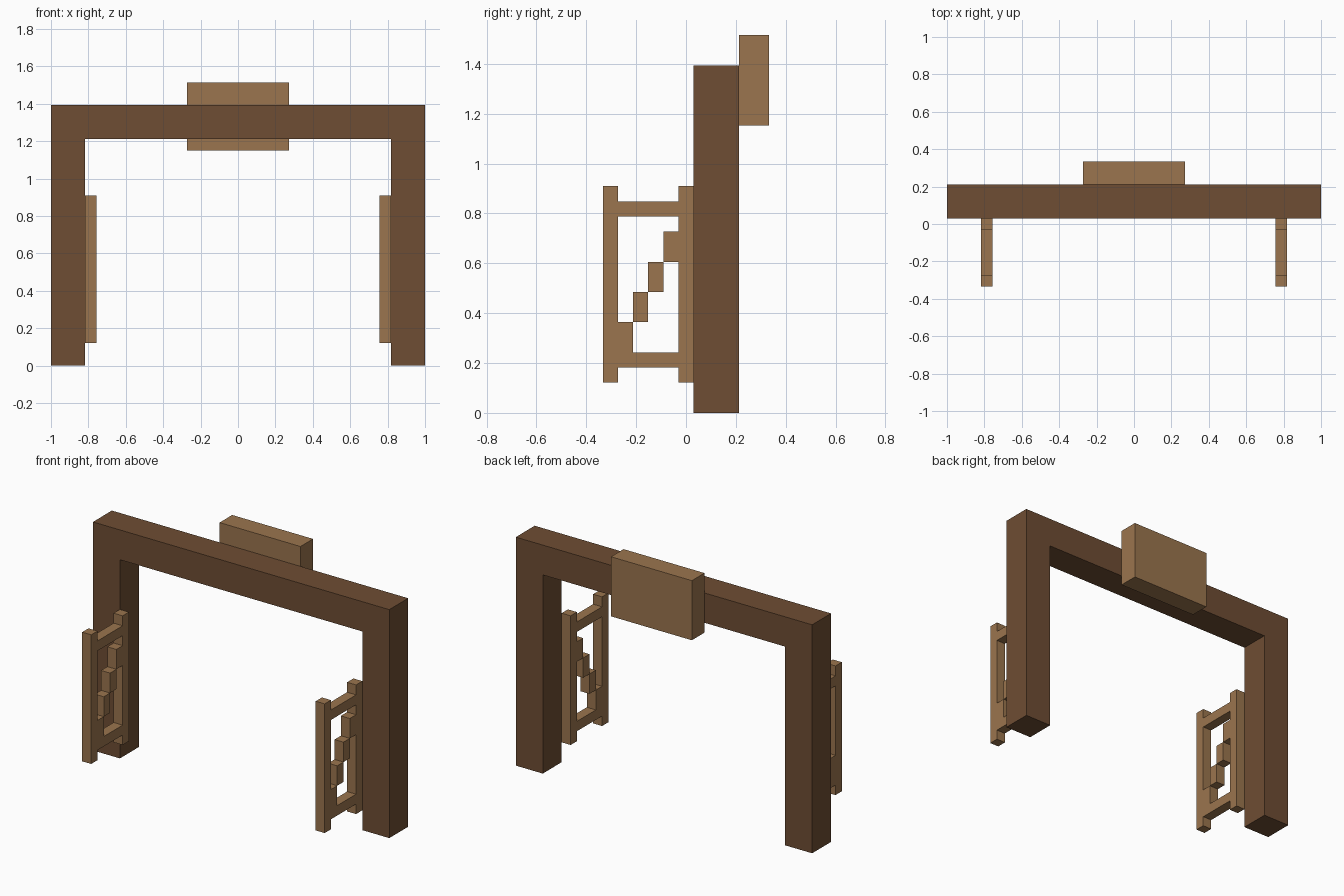
import bpy, bmesh

if "Cube" in bpy.data.objects:
    bpy.data.objects.remove(bpy.data.objects["Cube"], do_unlink=True)

U = 2 / 33          # module: the frame is 33 modules wide
Y0 = 0.5 * U        # front plane of the frame


def material(name, rgb):
    mat = bpy.data.materials.new(name)
    mat.use_nodes = True
    mat.diffuse_color = (*rgb, 1)
    mat.node_tree.nodes["Principled BSDF"].inputs["Base Color"].default_value = (*rgb, 1)
    return mat


dark_wood = material("dark_wood", (0.156, 0.0742, 0.0331))
light_wood = material("light_wood", (0.328, 0.178, 0.0762))


def finish(name, bm, mat):
    bmesh.ops.recalc_face_normals(bm, faces=bm.faces[:])
    mesh = bpy.data.meshes.new(name)
    bm.to_mesh(mesh)
    bm.free()
    mesh.materials.append(mat)
    obj = bpy.data.objects.new(name, mesh)
    bpy.context.collection.objects.link(obj)
    return obj


def prism(name, profile, axis, start, depth, mat):
    """Extrude a profile, in modules, along x (profile in y, z) or y (profile in x, z)."""
    bm = bmesh.new()
    if axis == "x":
        pts = [(start * U, Y0 + a * U, b * U) for a, b in profile]
        move = (depth * U, 0, 0)
    else:
        pts = [(a * U, Y0 + start * U, b * U) for a, b in profile]
        move = (0, depth * U, 0)
    face = bm.faces.new([bm.verts.new(p) for p in pts])
    ext = bmesh.ops.extrude_face_region(bm, geom=[face])
    bmesh.ops.translate(bm, vec=move,
                        verts=[v for v in ext["geom"] if isinstance(v, bmesh.types.BMVert)])
    # extrusion keeps the first face as the far cap of the solid
    return finish(name, bm, mat)


def rect(a0, b0, a1, b1):
    return [(a0, b0), (a1, b0), (a1, b1), (a0, b1)]


# Gateway frame: two posts and a lintel in one profile
prism("gateway_frame",
      [(-16.5, 0), (-13.5, 0), (-13.5, 20), (13.5, 20),
       (13.5, 0), (16.5, 0), (16.5, 23), (-16.5, 23)],
      "y", 0, 3, dark_wood)

# Sign board fixed to the back of the lintel
prism("sign_board", rect(-4.5, 19, 4.5, 25), "y", 3, 2, light_wood)

# Open gates, one inside each post: y runs from the free edge (-6) to the hinge (0)
gate_parts = {
    "free_stile": rect(-6, 2, -5, 15),
    "hinge_stile": rect(-1, 2, 0, 15),
    "bottom_rail": rect(-5, 3, -1, 4),
    "top_rail": rect(-5, 13, -1, 14),
}
# Stepped diagonal brace
for i in range(4):
    gate_parts[f"brace_step_{i + 1}"] = rect(i - 5, 4 + 2 * i, i - 4, 6 + 2 * i)

for side, x in (("left", 12.5), ("right", -13.5)):
    for part, profile in gate_parts.items():
        prism(f"{side}_gate_{part}", profile, "x", x, 1, light_wood)
